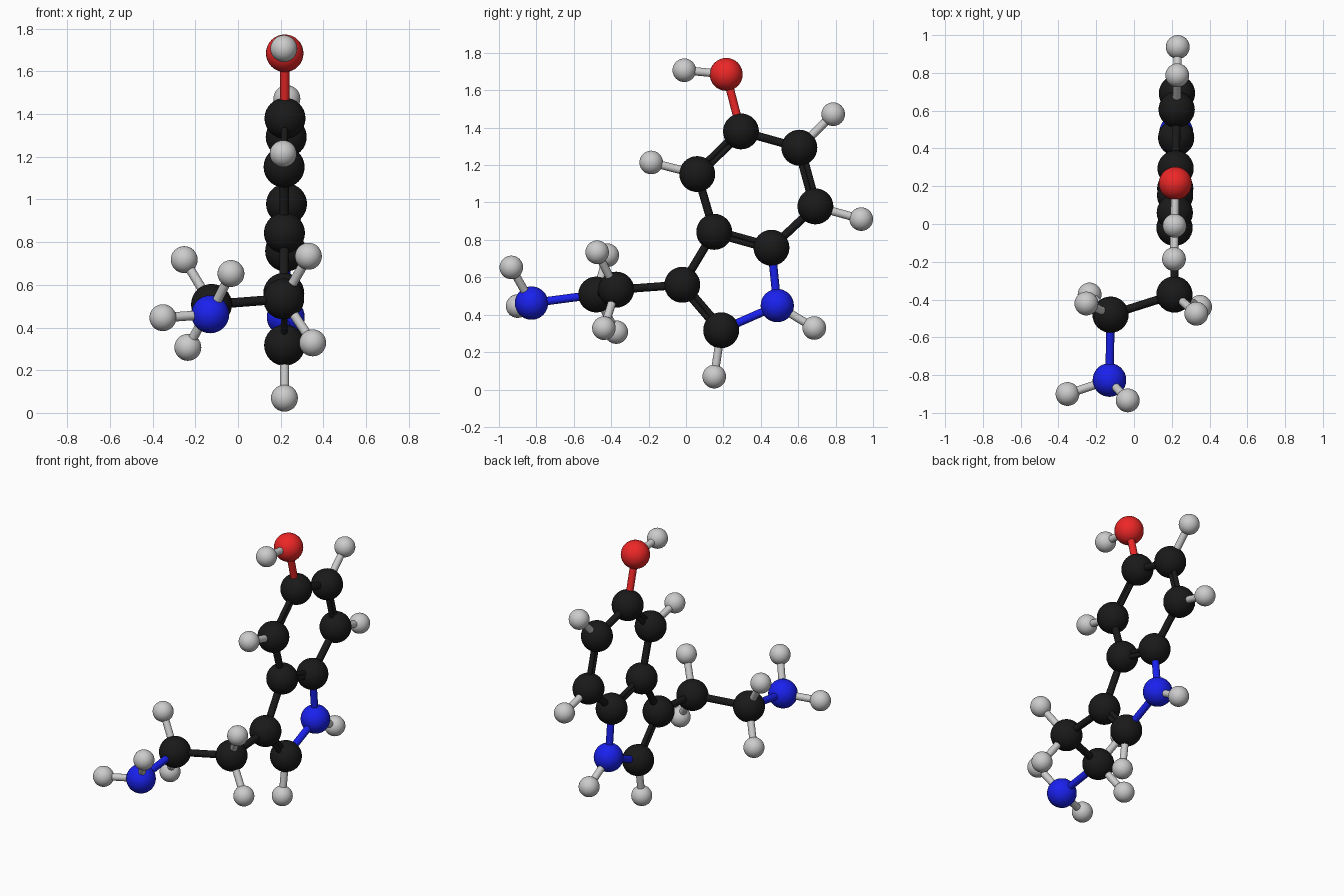
import bpy
from mathutils import Vector

if "Cube" in bpy.data.objects:
    bpy.data.objects.remove(bpy.data.objects["Cube"])


def material(name, rgb):
    m = bpy.data.materials.new(name)
    m.diffuse_color = (*rgb, 1)
    m.use_nodes = True
    m.node_tree.nodes["Principled BSDF"].inputs["Base Color"].default_value = m.diffuse_color
    return m


MATS = {'C': material('carbon_black', (0.01, 0.01, 0.01)),
        'N': material('nitrogen_blue', (0.01, 0.015, 0.85)),
        'O': material('oxygen_red', (0.85, 0.02, 0.02)),
        'H': None}
RADIUS = {'C': 0.096, 'N': 0.089, 'O': 0.088, 'H': 0.063}
NAME = {'C': 'carbon', 'N': 'nitrogen', 'O': 'oxygen', 'H': 'hydrogen'}


def flat(y, z):
    """Point on the nearly vertical plane of the two rings."""
    return Vector((0.215 + 0.018 * y, y + 0.004, z))


# Atoms: the first letter of the key is the element
atoms = {
    # six-sided ring
    'C1': flat(0.29, 1.38), 'C2': flat(0.602, 1.293), 'C3': flat(0.688, 0.979),
    'C4': flat(0.453, 0.758), 'C5': flat(0.147, 0.843), 'C6': flat(0.056, 1.152),
    # five-sided ring
    'C7': flat(-0.024, 0.56), 'C8': flat(0.184, 0.317), 'N1': flat(0.484, 0.449),
    # hydroxyl and ring hydrogens
    'O1': flat(0.211, 1.685), 'H1': flat(-0.013, 1.707), 'H2': flat(0.783, 1.472),
    'H3': flat(0.933, 0.911), 'H6': flat(-0.19, 1.214), 'H7': flat(0.682, 0.329),
    'H8': flat(0.147, 0.069),
    # side chain
    'C9': Vector((0.214, -0.373, 0.534)), 'C10': Vector((-0.124, -0.48, 0.508)),
    'N2': Vector((-0.13, -0.826, 0.462)),
    'H9': Vector((0.33, -0.475, 0.734)), 'H10': Vector((0.35, -0.439, 0.328)),
    'H11': Vector((-0.252, -0.421, 0.718)), 'H12': Vector((-0.235, -0.373, 0.307)),
    'H13': Vector((-0.352, -0.9, 0.446)), 'H14': Vector((-0.033, -0.934, 0.653)),
}
single = ('C1-C2 C3-C4 C5-C6 C5-C7 C4-N1 C8-N1 C1-O1 O1-H1 C2-H2 C3-H3 C6-H6 N1-H7 '
          'C8-H8 C7-C9 C9-C10 C10-N2 C9-H9 C9-H10 C10-H11 C10-H12 N2-H13 N2-H14')
double = 'C1-C6 C2-C3 C4-C5 C7-C8'


def finish(name, element):
    ob = bpy.context.object
    ob.name = name
    if MATS[element]:
        ob.data.materials.append(MATS[element])
    bpy.ops.object.shade_smooth_by_angle()


def stick(name, a, b, r, element):
    d = b - a
    bpy.ops.mesh.primitive_cylinder_add(vertices=24, radius=r, depth=d.length,
                                        location=(a + b) / 2,
                                        rotation=d.to_track_quat('Z', 'Y').to_euler())
    finish(name, element)


# Atom balls
for key, pos in atoms.items():
    e = key[0]
    bpy.ops.mesh.primitive_uv_sphere_add(segments=32, ring_count=16,
                                         radius=RADIUS[e], location=pos)
    finish(f'{NAME[e]}_atom_{key[1:]}', e)

# Single bonds take the colour of their outer atom
for pair in single.split():
    p, q = pair.split('-')
    stick(f'bond_{p}_{q}', atoms[p], atoms[q], 0.022, q[0])

# Double bonds: two thin sticks side by side in the ring plane
normal = Vector((1, -0.018, 0)).normalized()
for pair in double.split():
    p, q = pair.split('-')
    side = (atoms[q] - atoms[p]).cross(normal).normalized() * 0.014
    for s in (-1, 1):
        stick(f'double_bond_{p}_{q}', atoms[p] + side * s, atoms[q] + side * s, 0.015, 'C')
